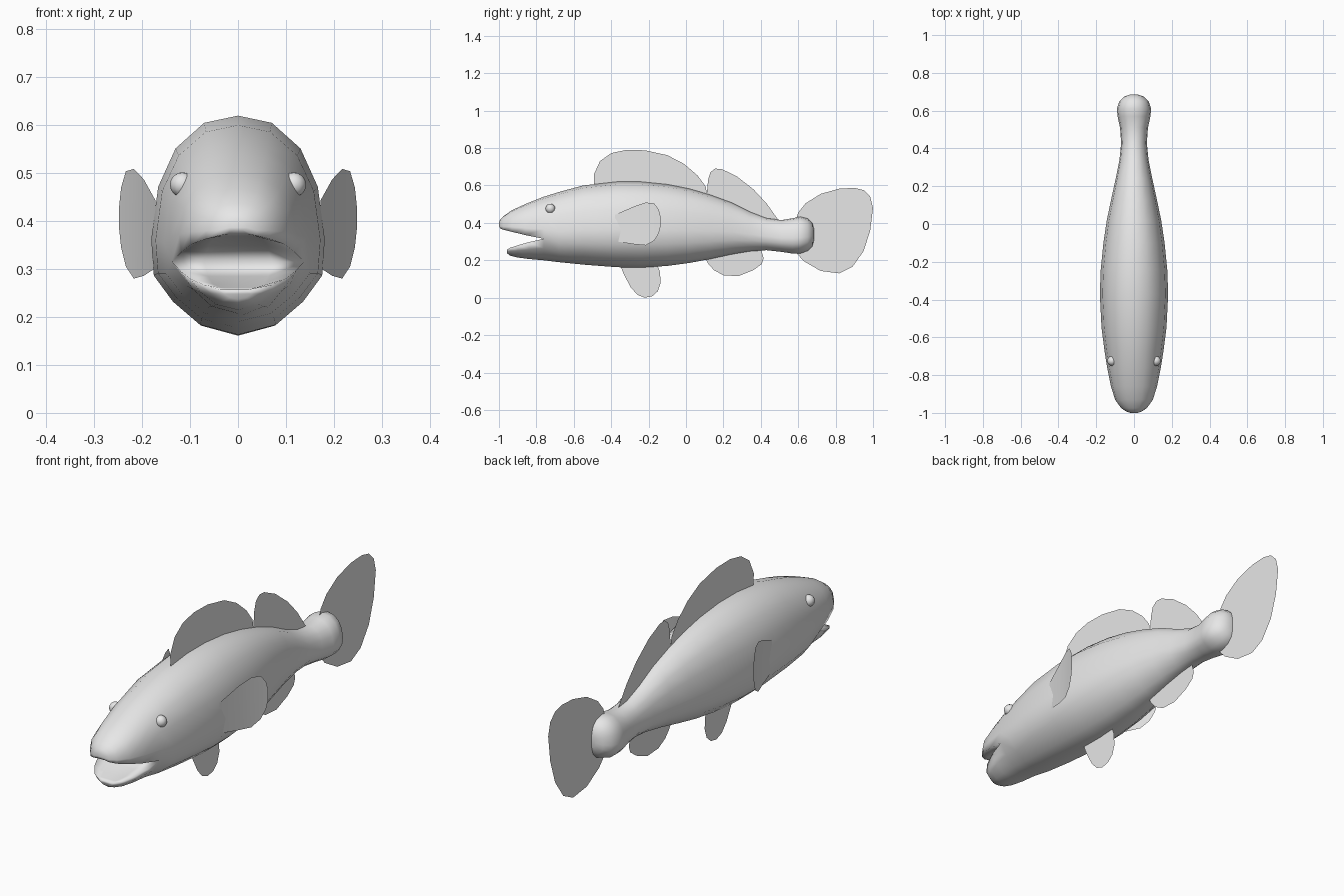
import bpy
import bmesh

cube = bpy.data.objects.get("Cube")
if cube:
    bpy.data.objects.remove(cube, do_unlink=True)

grey = bpy.data.materials.new("plain grey")
grey.use_nodes = True
GREY = (0.8, 0.8, 0.8, 1.0)
grey.diffuse_color = GREY
grey.node_tree.nodes["Principled BSDF"].inputs["Base Color"].default_value = GREY


def finish(name, bm):
    """Turn a bmesh into a smooth shaded grey object."""
    bmesh.ops.recalc_face_normals(bm, faces=bm.faces)
    for face in bm.faces:
        face.smooth = True
    mesh = bpy.data.meshes.new(name)
    bm.to_mesh(mesh)
    bm.free()
    mesh.materials.append(grey)
    obj = bpy.data.objects.new(name, mesh)
    bpy.context.collection.objects.link(obj)
    return obj


# Half cross-section: (share of half width, share of height)
UPPER = [(0.97, 0), (1, 0.226), (0.92, 0.555), (0.72, 0.795), (0.39, 0.955), (0, 1)]
LOWER = [(0.97, 0), (0.75, 0.44), (0.44, 0.83), (0, 1)]


def arc(half, y, z_lip, z_end, w, side):
    """Points from one lip over the end and down to the other lip."""
    pts = [(side * fx * w, y, z_lip + (z_end - z_lip) * fz) for fx, fz in half]
    return pts + [(-x, py, z) for x, py, z in reversed(pts[:-1])]


def jaw_ring(half, y, z_lip, z_end, w, bend):
    """Outer arc closed by the roof or floor of the mouth."""
    inner = [(fx * w, y, z_lip + bend) for fx in (0.5, 0, -0.5)]
    return arc(half, y, z_lip, z_end, w, -1) + inner


def body_ring(y, z_top, z_bot, w, z_lip=None):
    if z_lip is None:
        z_lip = z_bot + 0.27 * (z_top - z_bot)
    return (arc(UPPER, y, z_lip, z_top, w, -1)
            + arc(LOWER, y, z_lip, z_bot, w, 1)[1:-1])


def loft(bm, rings, cap_end):
    loops = [[bm.verts.new(p) for p in ring] for ring in rings]
    for a, b in zip(loops, loops[1:]):
        n = len(a)
        for i in range(n):
            j = (i + 1) % n
            bm.faces.new((a[i], a[j], b[j], b[i]))
    if cap_end:
        bm.faces.new(loops[-1])


# Body from mouth corner to tail root: y, top, bottom, half width
CORNER_Y, CORNER_Z = -0.76, 0.315
trunk = [
    (-0.68, 0.565, 0.19, 0.155), (-0.55, 0.60, 0.177, 0.172),
    (-0.37, 0.62, 0.163, 0.181), (-0.24, 0.62, 0.161, 0.176),
    (-0.10, 0.606, 0.17, 0.162), (0.02, 0.582, 0.186, 0.144),
    (0.13, 0.55, 0.207, 0.121), (0.24, 0.51, 0.231, 0.097),
    (0.34, 0.46, 0.248, 0.077), (0.43, 0.425, 0.254, 0.068),
    (0.51, 0.415, 0.245, 0.074), (0.57, 0.425, 0.236, 0.087),
    (0.61, 0.433, 0.236, 0.091), (0.65, 0.423, 0.25, 0.078),
    (0.675, 0.40, 0.275, 0.052), (0.685, 0.365, 0.31, 0.022),
]
# Jaws from mouth corner to tip: y, lip, outer edge, half width, inner bend
upper_jaw = [
    (CORNER_Y, CORNER_Z, 0.54, 0.142, 0), (-0.86, 0.335, 0.50, 0.122, 0.014),
    (-0.93, 0.352, 0.468, 0.10, 0.012), (-0.975, 0.363, 0.437, 0.068, 0.006),
    (-0.993, 0.37, 0.418, 0.04, 0.003), (-1.0, 0.382, 0.402, 0.018, 0),
]
lower_jaw = [
    (CORNER_Y, CORNER_Z, 0.2, 0.142, 0), (-0.84, 0.297, 0.207, 0.125, -0.012),
    (-0.90, 0.28, 0.215, 0.103, -0.012), (-0.94, 0.267, 0.225, 0.073, -0.006),
    (-0.957, 0.257, 0.237, 0.038, 0),
]
bm = bmesh.new()
corner = body_ring(CORNER_Y, 0.54, 0.2, 0.142, CORNER_Z)
loft(bm, [corner] + [body_ring(*s) for s in trunk], True)
loft(bm, [jaw_ring(UPPER, *s) for s in upper_jaw], True)
loft(bm, [jaw_ring(LOWER, *s) for s in lower_jaw], True)
bmesh.ops.remove_doubles(bm, verts=bm.verts, dist=0.0005)
# Drop the hidden doubled wall behind the mouth, if any
inside = [f for f in bm.faces if all(abs(v.co.y - CORNER_Y) < 1e-4 for v in f.verts)]
bmesh.ops.delete(bm, geom=inside, context='FACES_ONLY')
finish("body", bm)

# Flat fins on the centre plane, outlined as (y, z)
fins = {
    "front_dorsal_fin": [
        (-0.49, 0.59), (-0.492, 0.66), (-0.46, 0.73), (-0.40, 0.773), (-0.32, 0.79),
        (-0.22, 0.788), (-0.10, 0.762), (-0.01, 0.715), (0.06, 0.655), (0.105, 0.595),
        (0.115, 0.54), (-0.05, 0.56), (-0.3, 0.58)],
    "rear_dorsal_fin": [
        (0.11, 0.54), (0.118, 0.63), (0.13, 0.67), (0.155, 0.69), (0.19, 0.688),
        (0.27, 0.65), (0.36, 0.58), (0.43, 0.505), (0.49, 0.42), (0.47, 0.40),
        (0.35, 0.43), (0.22, 0.49)],
    "tail_fin": [
        (0.585, 0.41), (0.60, 0.455), (0.64, 0.505), (0.72, 0.555), (0.82, 0.583),
        (0.90, 0.587), (0.95, 0.575), (0.985, 0.54), (1.0, 0.48), (0.985, 0.36),
        (0.95, 0.25), (0.89, 0.165), (0.82, 0.13), (0.72, 0.143), (0.63, 0.195),
        (0.58, 0.25), (0.60, 0.33)],
    "anal_fin": [
        (0.10, 0.215), (0.12, 0.18), (0.15, 0.147), (0.20, 0.12), (0.28, 0.115),
        (0.36, 0.147), (0.405, 0.18), (0.415, 0.21), (0.40, 0.265), (0.25, 0.25)],
    "pelvic_fin": [
        (-0.355, 0.18), (-0.33, 0.12), (-0.295, 0.055), (-0.26, 0.015), (-0.22, 0.0),
        (-0.18, 0.008), (-0.15, 0.035), (-0.135, 0.08), (-0.14, 0.14), (-0.155, 0.18)],
}
for name, outline in fins.items():
    bm = bmesh.new()
    bm.faces.new([bm.verts.new((0, y, z)) for y, z in outline])
    finish(name, bm)

# Curved side fins as strips: y, bottom, top
pectoral = [
    (-0.38, 0.302, 0.443), (-0.28, 0.286, 0.487), (-0.215, 0.28, 0.509),
    (-0.17, 0.305, 0.504), (-0.145, 0.345, 0.47), (-0.135, 0.385, 0.43),
]
for side, label in ((1, "left"), (-1, "right")):
    bm = bmesh.new()
    pairs = []
    for y, lo, hi in pectoral:
        t = y + 0.38
        x = side * (0.172 + 0.2 * t + 0.45 * t * t)
        pairs.append((bm.verts.new((x, y, lo)), bm.verts.new((x, y, hi))))
    for (a, b), (c, d) in zip(pairs, pairs[1:]):
        bm.faces.new((a, c, d, b))
    finish(label + "_pectoral_fin", bm)

    # Round eyes set into the head
    bm = bmesh.new()
    bmesh.ops.create_uvsphere(bm, u_segments=12, v_segments=8, radius=0.026)
    eye = finish(label + "_eye", bm)
    eye.location = (side * 0.116, -0.725, 0.476)
